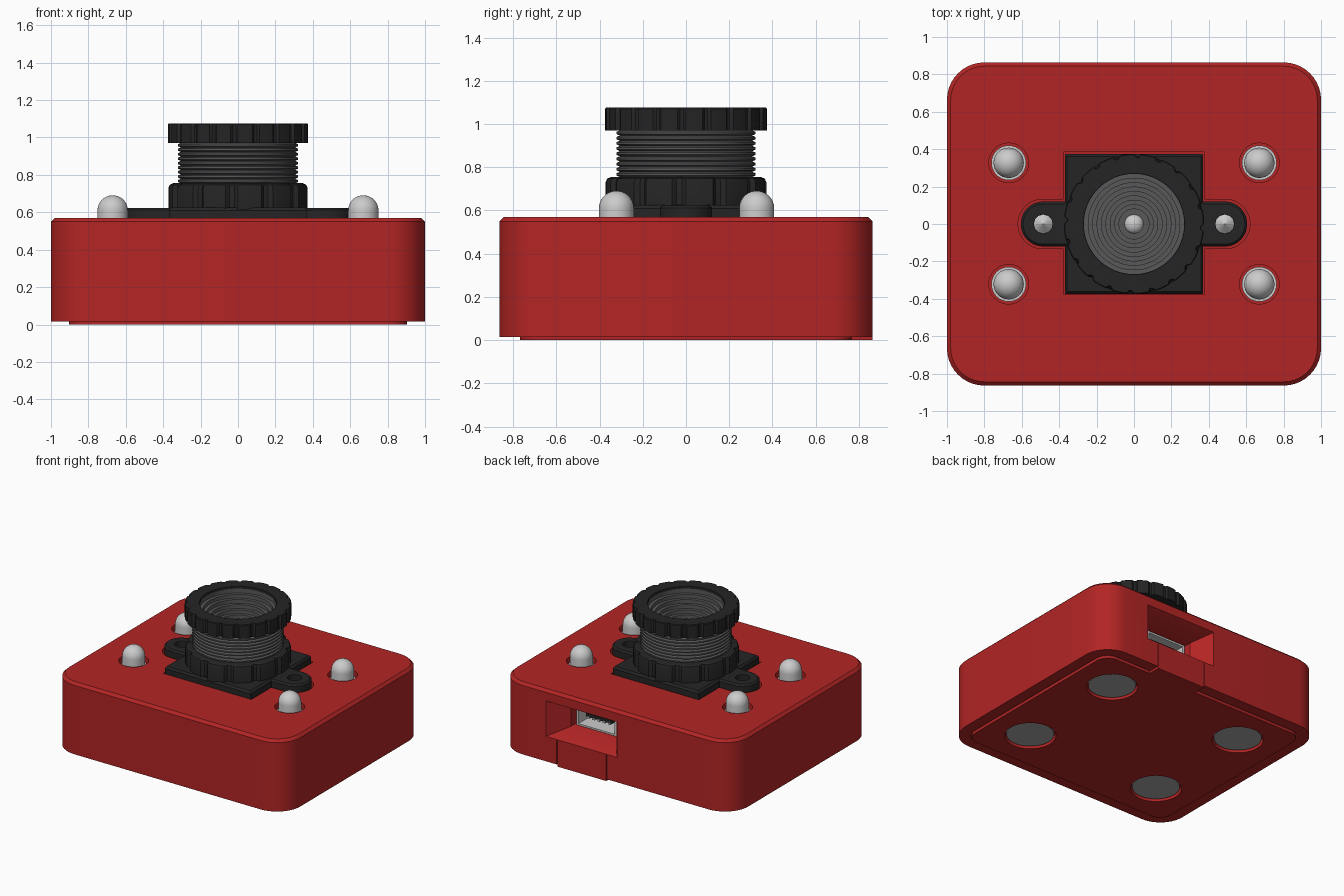
import bpy, bmesh
from math import sin, cos, pi

if "Cube" in bpy.data.objects:
    bpy.data.objects.remove(bpy.data.objects["Cube"])


def material(name, r, g, b):
    m = bpy.data.materials.new(name)
    m.diffuse_color = (r, g, b, 1)
    m.use_nodes = True
    m.node_tree.nodes["Principled BSDF"].inputs["Base Color"].default_value = m.diffuse_color
    return m


RED = material("red_plastic", 0.45, 0.018, 0.018)
BLACK = material("black_plastic", 0.018, 0.018, 0.018)
DARK = material("dark_metal", 0.098, 0.098, 0.098)
MAGNET = material("magnet_metal", 0.38, 0.38, 0.38)


def loft(name, loops, mat=None, closed=False):
    """Skin equal-length point loops; cap the ends, or join last to first."""
    bm = bmesh.new()
    rings = [[bm.verts.new(p) for p in lp] for lp in loops]
    n = len(rings[0])
    pairs = list(zip(rings, rings[1:]))
    if closed:
        pairs.append((rings[-1], rings[0]))
    else:
        bm.faces.new(rings[0])
        bm.faces.new(rings[-1])
    for a, b in pairs:
        for i in range(n):
            j = (i + 1) % n
            bm.faces.new((a[i], a[j], b[j], b[i]))
    bmesh.ops.recalc_face_normals(bm, faces=bm.faces)
    me = bpy.data.meshes.new(name)
    bm.to_mesh(me)
    bm.free()
    ob = bpy.data.objects.new(name, me)
    bpy.context.collection.objects.link(ob)
    if mat:
        me.materials.append(mat)
    return ob


def round_rect(hx, hy, r, z, seg=10):
    pts = []
    for k, (sx, sy) in enumerate(((1, 1), (-1, 1), (-1, -1), (1, -1))):
        for i in range(seg + 1):
            a = (k + i / seg) * pi / 2
            # tiny inset keeps straight-edge points distinct on full stadiums
            pts.append((sx * (hx - r) + r * cos(a), sy * (hy - r * 1.001) + r * sin(a), z))
    return pts


def circle(r, z, x=0, y=0, n=48):
    return [(x + r * cos(2 * pi * i / n), y + r * sin(2 * pi * i / n), z) for i in range(n)]


def gear(teeth, r_out, r_in, z):
    """Outline with wide teeth and narrow shallow grooves."""
    pts = []
    for t in range(teeth):
        for f, r in ((0, r_out), (.22, r_out), (.44, r_out), (.66, r_out), (.76, r_in), (.9, r_in)):
            a = 2 * pi * (t + f) / teeth
            pts.append((r * cos(a), r * sin(a), z))
    return pts


def rect_xz(x0, x1, z0, z1, y):
    return [(x0, y, z0), (x1, y, z0), (x1, y, z1), (x0, y, z1)]


def box(name, x0, x1, y0, y1, z0, z1, mat=None):
    return loft(name, [rect_xz(x0, x1, z0, z1, y) for y in (y0, y1)], mat)


def cut(ob, cutter):
    m = ob.modifiers.new("cut", 'BOOLEAN')
    m.operation, m.solver, m.object = 'DIFFERENCE', 'EXACT', cutter
    cutter.hide_render = True
    bpy.context.view_layer.objects.active = ob
    bpy.ops.object.modifier_apply(modifier=m.name)
    bpy.data.objects.remove(cutter)


LEDS = [(sx * .67, y) for sx in (-1, 1) for y in (.327, -.322)]
FEET = [(sx * .58, sy * .45) for sx in (-1, 1) for sy in (-1, 1)]

# Housing with chamfered top
housing = loft("housing", [round_rect(1, .864, .2, .015), round_rect(1, .864, .2, .55),
                           round_rect(.98, .844, .18, .57)], RED)
# Recesses for the lens mount, lights, bottom lid and lid tab
cut(housing, box("cutter", -.378, .378, -.378, .384, .48, .7))
cut(housing, loft("cutter", [round_rect(.62, .132, .131, z) for z in (.475, .7)]))
for x, y in LEDS:
    cut(housing, loft("cutter", [circle(.106, z, x, y, 32) for z in (.47, .7)]))
cut(housing, loft("cutter", [round_rect(.912, .777, .11, z) for z in (-.1, .06)]))
cut(housing, box("cutter", .075, .505, .7, .95, -.1, .2))
# Flared socket opening in the back wall
cut(housing, loft("cutter", [rect_xz(-.03, .62, .197, .495, .89), rect_xz(.09, .48, .265, .42, .725),
                             rect_xz(.09, .48, .265, .42, .48)]))

# Bottom lid with recessed feet, and its tab under the socket
lid = loft("bottom_lid", [round_rect(.903, .768, .1, z) for z in (0, .07)], RED)
for x, y in FEET:
    cut(lid, loft("cutter", [circle(.182, z, x, y) for z in (-.1, .04)]))
for i, (x, y) in enumerate(FEET):
    loft(f"foot_magnet_{i + 1}", [circle(.168, z, x, y) for z in (.012, .05)], MAGNET)
box("lid_tab", .08, .50, .72, .864, 0, .208, RED)

# Socket shell, tongue and contacts
loft("socket_shell", [rect_xz(.115, .455, .27, .405, .49), rect_xz(.115, .455, .27, .405, .69),
                      rect_xz(.13, .44, .283, .39, .69), rect_xz(.13, .44, .283, .39, .52)])
box("socket_tongue", .175, .395, .51, .66, .34, .365, BLACK)
for i in range(5):
    x = .195 + i * .045
    box(f"socket_contact_{i + 1}", x - .01, x + .01, .51, .665, .33, .345)

# Domed lights with base flange
for i, (x, y) in enumerate(LEDS):
    prof = [(.093, .46), (.093, .535), (.081, .535), (.081, .61)]
    prof += [(.081 * cos(a * pi / 20), .61 + .081 * sin(a * pi / 20)) for a in range(1, 10)]
    prof.append((.002, .691))
    loft(f"light_{i + 1}", [circle(r, z, x, y, 32) for r, z in prof])

# Lens mount: square base, eared flange with screw holes
loft("mount_base", [round_rect(.37, .374, .006, .47, 2), round_rect(.37, .374, .006, .61, 2),
                    round_rect(.358, .362, .006, .625, 2)], BLACK)
ears = loft("mount_ears", [round_rect(.605, .12, .119, .47), round_rect(.605, .12, .119, .612),
                           round_rect(.593, .108, .107, .624)], BLACK)
for i, sx in enumerate((-1, 1)):
    cut(ears, loft("cutter", [circle(.05, z, sx * .485, 0, 24) for z in (.4, .7)]))
    loft(f"screw_tip_{i + 1}", [circle(.051, .47, sx * .485, 0, 12), circle(.051, .475, sx * .485, 0, 12),
                                circle(.002, .52, sx * .485, 0, 12)])

# Fluted collar
loft("mount_collar", [gear(12, .372, .352, .60), gear(12, .372, .352, .73),
                      gear(12, .365, .346, .747), gear(12, .345, .33, .756)], BLACK)

# Threaded barrel with stepped funnel inside
prof = [(.30, .70)]
pitch = .024
for k in range(9):
    z = .755 + k * pitch
    prof += [(.306, z), (.322, z + .007), (.322, z + .017)]
prof += [(.303, .972), (.303, 1.06), (.268, 1.06)]
steps = 9
for k in range(steps):
    r, z = .268 - k * .0235, 1.055 - k * .029
    prof += [(r, z - .029), (r - .0235, z - .029)]
loft("lens_barrel", [circle(r, z, n=64) for r, z in prof], DARK)

# Knurled focus ring
loft("focus_ring", [gear(20, .375, .36, .97), gear(20, .375, .36, 1.07), gear(20, .370, .355, 1.076),
                    gear(20, .27, .27, 1.076), gear(20, .27, .27, .97)], BLACK, closed=True)

# Front glass at the bottom of the funnel
prof = [(.052 * cos(a * pi / 16), .785 + .04 * sin(a * pi / 16)) for a in range(8)] + [(.001, .825)]
loft("lens_glass", [circle(r, z, n=24) for r, z in prof])

# Smooth round surfaces, keep edges sharp
bpy.ops.object.select_all(action='DESELECT')
for ob in bpy.context.scene.objects:
    ob.select_set(True)
    bpy.context.view_layer.objects.active = ob
bpy.ops.object.shade_smooth_by_angle(angle=.5)
